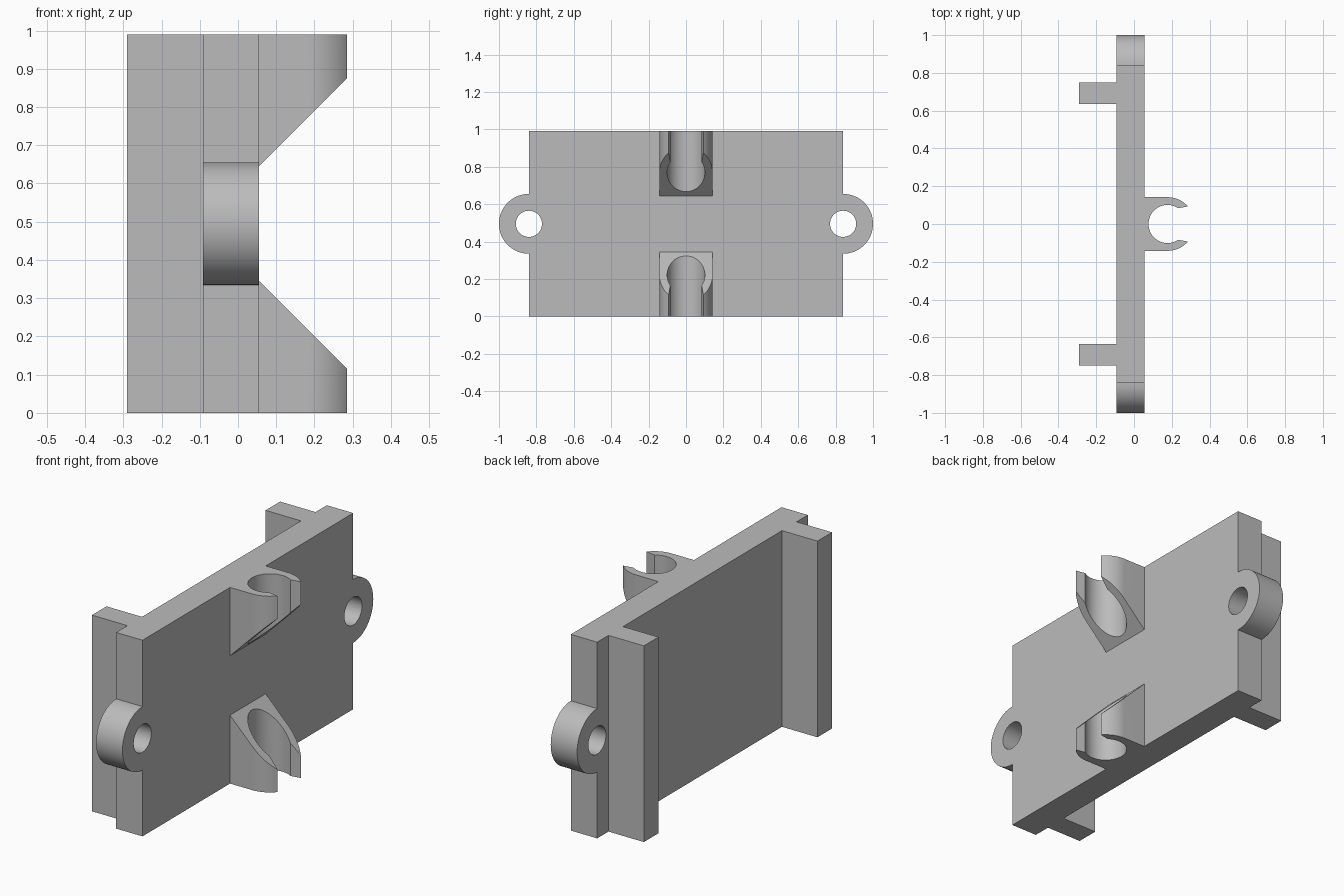
import bpy, bmesh, math
from mathutils import Vector

if "Cube" in bpy.data.objects:
    bpy.data.objects.remove(bpy.data.objects["Cube"])

HEIGHT, MID = 0.99, 0.495
BACK, FACE = -0.092, 0.055          # plate faces along x
EAR_Y = 0.84

grey = bpy.data.materials.new("light grey")
grey.diffuse_color = (0.5, 0.5, 0.5, 1)
grey.use_nodes = True
grey.node_tree.nodes["Principled BSDF"].inputs["Base Color"].default_value = grey.diffuse_color


def prism(name, start, end):
    """Solid between two matching outlines."""
    bm = bmesh.new()
    a = [bm.verts.new(p) for p in start]
    b = [bm.verts.new(p) for p in end]
    bm.faces.new(a)
    bm.faces.new(b[::-1])
    n = len(a)
    for i in range(n):
        bm.faces.new((a[i], b[i], b[(i + 1) % n], a[(i + 1) % n]))
    bmesh.ops.recalc_face_normals(bm, faces=bm.faces)
    mesh = bpy.data.meshes.new(name)
    bm.to_mesh(mesh)
    bm.free()
    mesh.materials.append(grey)
    obj = bpy.data.objects.new(name, mesh)
    bpy.context.collection.objects.link(obj)
    return obj


def arc(cx, cy, r, a0, a1, n):
    return [(cx + r * math.cos(math.radians(a0 + (a1 - a0) * i / n)),
             cy + r * math.sin(math.radians(a0 + (a1 - a0) * i / n)))
            for i in range(n + 1)]


def disc(name, y, r, x0, x1):
    ring = arc(y, MID, r, 0, 360, 64)[:-1]
    return prism(name, [(x0, *p) for p in ring], [(x1, *p) for p in ring])


def combine(target, part, operation):
    mod = target.modifiers.new(part.name, "BOOLEAN")
    mod.operation, mod.solver, mod.object = operation, "EXACT", part
    bpy.context.view_layer.objects.active = target
    bpy.ops.object.modifier_apply(modifier=mod.name)
    bpy.data.objects.remove(part, do_unlink=True)


# Plate with two rear rails, as one plan outline
half = [(FACE, EAR_Y), (BACK, EAR_Y), (BACK, 0.75), (-0.29, 0.75),
        (-0.29, 0.634), (BACK, 0.634)]
plan = half + [(x, -y) for x, y in reversed(half)]
bracket = prism("mounting_bracket", [(x, y, 0) for x, y in plan],
                [(x, y, HEIGHT) for x, y in plan])

# Round ears with screw holes
for side in (-1, 1):
    combine(bracket, disc("ear", side * EAR_Y, 0.16, BACK, FACE), "UNION")
for side in (-1, 1):
    combine(bracket, disc("screw_hole", side * EAR_Y, 0.07, -0.2, 0.2), "DIFFERENCE")

# C-shaped snap clips, cut at 45 degrees on the side facing the middle
CX = 0.178
clip = ([(0.0, -0.142)] + arc(CX, 0, 0.142, -90, -41, 12)
        + arc(CX, 0, 0.101, -56, -304, 48)
        + arc(CX, 0, 0.142, 41, 90, 12) + [(0.0, 0.142)])
for name, end, sign in (("upper_clip", HEIGHT, 1), ("lower_clip", 0, -1)):
    part = prism(name, [(x, y, MID + sign * (0.15 + x - FACE)) for x, y in clip],
                 [(x, y, end) for x, y in clip])
    combine(bracket, part, "UNION")

# Smooth the round walls only
bpy.ops.object.select_all(action="DESELECT")
bracket.select_set(True)
bpy.context.view_layer.objects.active = bracket
bpy.ops.object.shade_smooth_by_angle(angle=math.radians(25))
